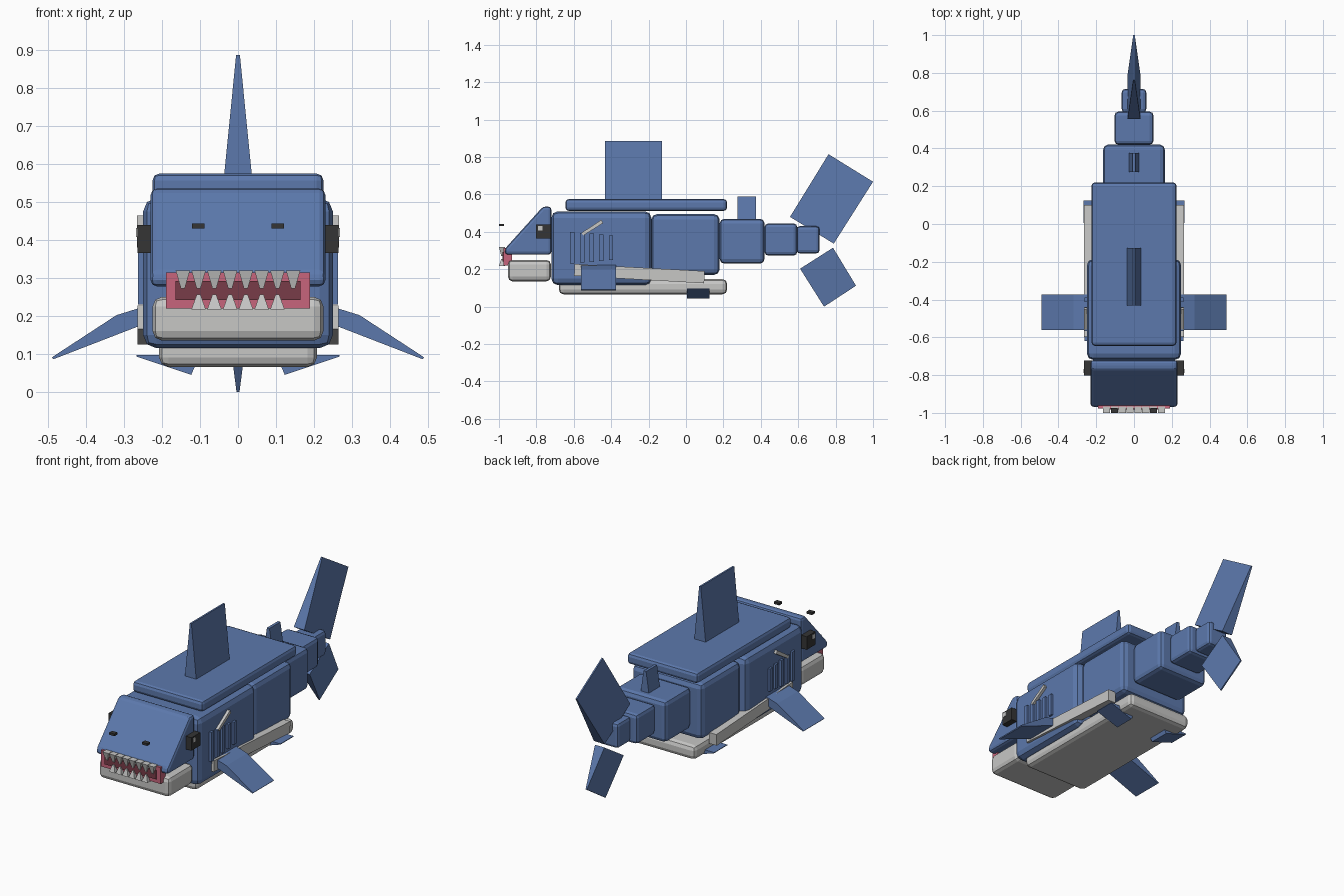
import bpy, bmesh, math

if "Cube" in bpy.data.objects:
    bpy.data.objects.remove(bpy.data.objects["Cube"])


def colour(name, r, g, b):
    m = bpy.data.materials.new(name)
    m.diffuse_color = (r, g, b, 1)
    m.use_nodes = True
    m.node_tree.nodes["Principled BSDF"].inputs["Base Color"].default_value = m.diffuse_color
    return m


BLUE = colour("shark blue", 0.107, 0.190, 0.415)
WHITE = colour("belly white", 0.57, 0.57, 0.56)
BLACK = colour("eye black", 0.035, 0.035, 0.035)
PINK = colour("gum pink", 0.57, 0.13, 0.20)
RED = colour("mouth dark red", 0.19, 0.045, 0.065)


def hull(name, points, mat, bevel=0.0, mirror=False):
    """Convex solid around the points, optionally bevelled and mirrored over x."""
    me = bpy.data.meshes.new(name)
    bm = bmesh.new()
    for p in points:
        bm.verts.new(p)
    bmesh.ops.convex_hull(bm, input=bm.verts[:])
    bmesh.ops.dissolve_limit(bm, angle_limit=0.01, verts=bm.verts[:], edges=bm.edges[:])
    bmesh.ops.recalc_face_normals(bm, faces=bm.faces[:])
    bm.to_mesh(me)
    bm.free()
    me.materials.append(mat)
    ob = bpy.data.objects.new(name, me)
    bpy.context.collection.objects.link(ob)
    if bevel:
        mod = ob.modifiers.new("bevel", "BEVEL")
        mod.width, mod.segments = bevel, 2
    if mirror:
        mod = ob.modifiers.new("mirror", "MIRROR")
        mod.use_mirror_merge = False
    return ob


def box(name, x0, x1, y0, y1, z0, z1, mat, **kw):
    return hull(name, [(x, y, z) for x in (x0, x1) for y in (y0, y1) for z in (z0, z1)], mat, **kw)


def side_prism(name, x0, x1, profile, mat, **kw):
    """Side (y, z) profile extruded along x."""
    return hull(name, [(x, y, z) for x in (x0, x1) for y, z in profile], mat, **kw)


def blade(name, base, tip, wide, thin):
    """Centre fin: (y, z) base edge of half width wide, tip edge of half width thin."""
    pts = [(s * wide, y, z) for s in (-1, 1) for y, z in base]
    pts += [(s * thin, y, z) for s in (-1, 1) for y, z in tip]
    return hull(name, pts, BLUE)


# body segments from the shoulders to the tail root: half width, y range, z range, bevel
for name, w, y0, y1, z0, z1, b in (
        ("front_body", 0.25, -0.72, -0.185, 0.115, 0.51, 0.035),
        ("middle_body", 0.225, -0.185, 0.18, 0.17, 0.495, 0.03),
        ("rear_body", 0.163, 0.18, 0.42, 0.23, 0.47, 0.025),
        ("tail_stem", 0.103, 0.42, 0.595, 0.273, 0.445, 0.02),
        ("tail_root", 0.065, 0.59, 0.715, 0.285, 0.43, 0.018)):
    box(name, -w, w, y0, y1, z0, z1, BLUE, bevel=b)

# back and belly plates
box("back_plate", -0.225, 0.225, -0.645, 0.22, 0.512, 0.575, BLUE, bevel=0.018)
box("belly_plate", -0.208, 0.208, -0.68, 0.22, 0.066, 0.147, WHITE, bevel=0.025)

# head wedge and lower jaw
side_prism("head", -0.23, 0.23,
           [(-0.968, 0.278), (-0.968, 0.31), (-0.765, 0.535), (-0.72, 0.535), (-0.72, 0.278)],
           BLUE, bevel=0.022)
box("lower_jaw", -0.225, 0.225, -0.952, -0.722, 0.135, 0.25, WHITE, bevel=0.025)

# mouth
box("gums", -0.19, 0.19, -0.976, -0.93, 0.22, 0.314, PINK)
box("mouth_opening", -0.165, 0.165, -0.982, -0.974, 0.242, 0.292, RED)


def teeth(name, count, z_root, z_tip):
    for i in range(count):
        x = (i - (count - 1) / 2) * 0.0415
        pts = [(x + sx * r, -0.983 + sy * d, z)
               for sx in (-1, 1) for sy in (-1, 1)
               for r, d, z in ((0.019, 0.017, z_root), (0.005, 0.005, z_tip))]
        hull(f"{name}_{i + 1}", pts, WHITE)


teeth("upper_tooth", 8, 0.32, 0.272)
teeth("lower_tooth", 6, 0.217, 0.256)

# nostrils and eyes
box("nostrils", 0.088, 0.121, -1.0, -0.974, 0.43, 0.443, BLACK, mirror=True)
box("eyes", 0.222, 0.265, -0.802, -0.722, 0.365, 0.44, BLACK, mirror=True)
box("eye_highlights", 0.262, 0.268, -0.79, -0.768, 0.408, 0.432, WHITE, mirror=True)

# gill ridges, shrinking towards the back
for i in range(5):
    y = -0.607 + i * 0.0515
    box(f"gill_{i + 1}", 0.24, 0.263, y - 0.012, y + 0.012,
        0.23 + i * 0.005, 0.40 - i * 0.005, BLUE, mirror=True)

# scars and side stripes
side_prism("scars", 0.24, 0.266,
           [(-0.558, 0.395), (-0.55, 0.38), (-0.443, 0.447), (-0.452, 0.465)], WHITE, mirror=True)
side_prism("side_stripes", 0.215, 0.264,
           [(-0.595, 0.228), (-0.598, 0.165), (0.097, 0.125), (0.1, 0.19)], WHITE, mirror=True)

# centre fins
blade("dorsal_fin", [(-0.432, 0.565), (-0.127, 0.565)], [(-0.432, 0.887), (-0.127, 0.887)], 0.037, 0.005)
blade("second_dorsal_fin", [(0.275, 0.455), (0.375, 0.455)], [(0.275, 0.59), (0.375, 0.59)], 0.028, 0.008)
blade("upper_tail_fin", [(0.556, 0.48), (0.79, 0.337)], [(0.762, 0.815), (1.0, 0.668)], 0.034, 0.004)
blade("lower_tail_fin", [(0.61, 0.203), (0.786, 0.315)], [(0.738, 0.0), (0.909, 0.112)], 0.03, 0.004)


def side_fin(name, profile, y0, y1):
    """Paired fin: front (x, z) profile extruded along y."""
    hull(name, [(x, y, z) for y in (y0, y1) for x, z in profile], BLUE, mirror=True)


side_fin("pectoral_fins", [(0.23, 0.185), (0.23, 0.23), (0.32, 0.202), (0.49, 0.091), (0.486, 0.086)],
         -0.562, -0.373)
side_fin("pelvic_fins", [(0.123, 0.045), (0.108, 0.08), (0.19, 0.097), (0.267, 0.097), (0.267, 0.093)],
         0.005, 0.125)
